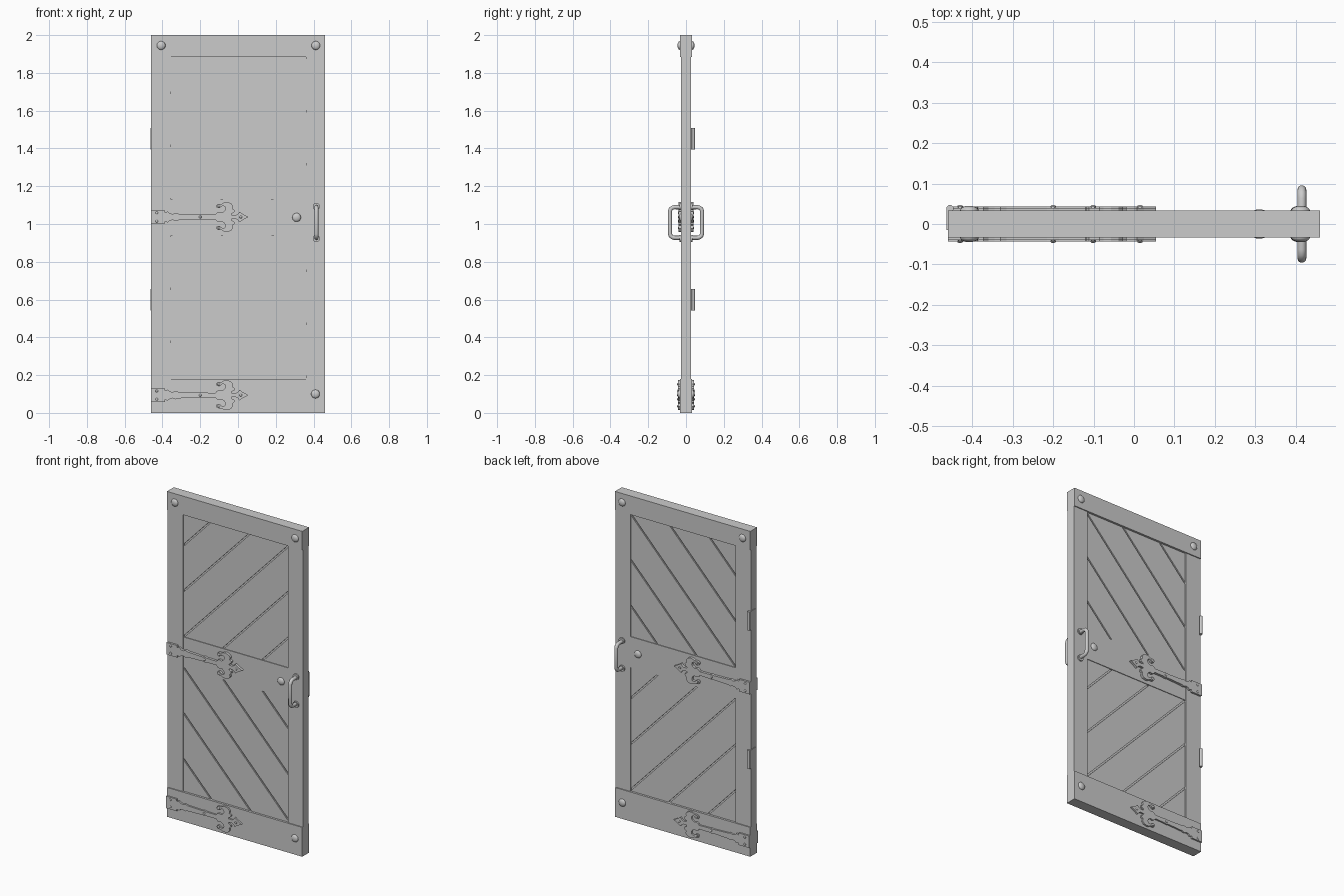
import bpy, bmesh
from mathutils import Vector, Matrix
from math import pi

if "Cube" in bpy.data.objects:
    bpy.data.objects.remove(bpy.data.objects["Cube"])


def finish(bm, name, smooth=False):
    bmesh.ops.recalc_face_normals(bm, faces=bm.faces)
    me = bpy.data.meshes.new(name)
    bm.to_mesh(me)
    bm.free()
    ob = bpy.data.objects.new(name, me)
    bpy.context.collection.objects.link(ob)
    if smooth:
        for p in me.polygons:
            p.use_smooth = True
    return ob


def box_bm(x0, x1, y0, y1, z0, z1):
    bm = bmesh.new()
    m = Matrix.Translation(((x0 + x1) / 2, (y0 + y1) / 2, (z0 + z1) / 2))
    bmesh.ops.create_cube(bm, size=1, matrix=m @ Matrix.Diagonal((x1 - x0, y1 - y0, z1 - z0, 1)))
    return bm


def box(name, *b):
    return finish(box_bm(*b), name)


def dome(name, x, y, z, r, h, seg=20):
    # flattened ball sunk half into the surface at y
    bm = bmesh.new()
    bmesh.ops.create_uvsphere(bm, u_segments=seg, v_segments=10, radius=1,
                              matrix=Matrix.Translation((x, y, z)) @ Matrix.Diagonal((r, h, r, 1)))
    return finish(bm, name, True)


def cylinder(name, centre, r, depth, rot=Matrix(), seg=20):
    bm = bmesh.new()
    bmesh.ops.create_cone(bm, cap_ends=True, segments=seg, radius1=r, radius2=r, depth=depth,
                          matrix=Matrix.Translation(centre) @ rot)
    return finish(bm, name)


# frame
X0, X1 = -0.355, 0.36
RAIL, STILE, MID, PLANK = 0.033, 0.027, 0.024, 0.02
box("top_rail", -0.46, 0.46, -RAIL, RAIL, 1.885, 2.0)
box("bottom_rail", -0.46, 0.46, -RAIL, RAIL, 0, 0.18)
box("hinge_stile", -0.46, X0, -STILE, STILE, 0.18, 1.885)
box("handle_stile", X1, 0.46, -STILE, STILE, 0.18, 1.885)
box("middle_rail", X0, X1, -MID, MID, 0.94, 1.13)
box("panel_core", X0, X1, -0.013, 0.013, 0.18, 1.885)

# diagonal planks, mirrored above and below the middle rail
SLOPE, STEP, GAP = 1.05, 0.268, 0.009
for label, z0, z1, zs, s in (("upper", 1.13, 1.885, 1.13, 1), ("lower", 0.18, 0.94, 0.94, -1)):
    normal = Vector((SLOPE, 0, -s))
    for k in range(-3, 3):
        bm = box_bm(X0, X1, -PLANK, PLANK, z0, z1)
        for i, sign in ((k, -1), (k + 1, 1)):
            if (k == -3 and sign == -1) or (k == 2 and sign == 1):
                continue
            co = Vector((X0 + STEP * i, 0, zs))
            co -= normal.normalized() * GAP / 2 * sign
            geom = bm.verts[:] + bm.edges[:] + bm.faces[:]
            cut = bmesh.ops.bisect_plane(bm, geom=geom, plane_co=co, plane_no=normal * sign,
                                         clear_outer=True)
            edges = [e for e in cut["geom_cut"] if isinstance(e, bmesh.types.BMEdge)]
            if edges:
                bmesh.ops.contextual_create(bm, geom=edges)
        if bm.faces:
            finish(bm, label + "_plank")
        else:
            bm.free()

# ornamental strap: upper half of the outline, mirrored below
HALF = [(-0.46, .037), (-.388, .037), (-.386, .024), (-.372, .029), (-.36, .019), (-.345, .016),
        (-.33, .022), (-.315, .017), (-.215, .013), (-.2, .016), (-.185, .013), (-.12, .012),
        (-.112, .022), (-.1, .027), (-.085, .023), (-.072, .032), (-.066, .044), (-.07, .056),
        (-.082, .06), (-.09, .053), (-.1, .046), (-.112, .049), (-.117, .058), (-.111, .067),
        (-.1, .07), (-.085, .07), (-.075, .077), (-.057, .079), (-.038, .073), (-.027, .06),
        (-.03, .045), (-.018, .036), (-.02, .025), (-.034, .018), (-.035, .011), (-.012, .01),
        (0, .017), (.008, .028), (.025, .016), (.055, 0)]
OUTLINE = HALF + [(x, -h) for x, h in reversed(HALF[:-1])]
BOLTS = [(-.43, .022), (-.43, -.022), (-.2, 0), (-.101, .058), (-.101, -.058), (.015, 0)]


def strap(z, inner, outer, side):
    bm = bmesh.new()
    face = bm.faces.new([bm.verts.new((x, side * inner, z + h)) for x, h in OUTLINE])
    ext = bmesh.ops.extrude_face_region(bm, geom=[face])
    verts = [v for v in ext["geom"] if isinstance(v, bmesh.types.BMVert)]
    bmesh.ops.translate(bm, verts=verts, vec=(0, side * (outer - inner), 0))
    if face.is_valid is False or not any(all(abs(v.co.y - side * inner) < 1e-6 for v in f.verts) for f in bm.faces):
        bm.faces.new([v for v in bm.verts if abs(v.co.y - side * inner) < 1e-6])
    finish(bm, "strap")
    for x, h in BOLTS:
        dome("strap_bolt", x, side * outer, z + h, 0.007, 0.004, 12)


ROUND_Y = Matrix.Rotation(pi / 2, 4, 'X')
for side in (-1, 1):
    strap(1.037, 0.022, 0.039, side)
    strap(0.094, 0.031, 0.043, side)

    # domed studs on the rails
    for x, z, y in ((-.407, 1.945, RAIL), (.412, 1.945, RAIL), (.41, .1, RAIL), (.31, 1.035, MID)):
        dome("stud", x, side * y, z, 0.023, 0.012)

    # pull handle: bent round bar with rosettes
    cu = bpy.data.curves.new("pull_handle", 'CURVE')
    cu.dimensions = '3D'
    cu.bevel_depth = 0.011
    cu.bevel_resolution = 4
    sp = cu.splines.new('POLY')
    half = [(.02, .081), (.062, .081), (.073, .078), (.081, .071), (.085, .06)]
    path = half + [(y, -h) for y, h in reversed(half)]
    sp.points.add(len(path) - 1)
    for p, (y, h) in zip(sp.points, path):
        p.co = (.415, side * y, 1.008 + h, 1)
    sp.use_smooth = True
    bpy.context.collection.objects.link(bpy.data.objects.new("pull_handle", cu))
    for h in (-.085, .085):
        cylinder("handle_rosette", (.415, side * .029, 1.008 + h), 0.019, 0.012, ROUND_Y)

# butt hinges on the back edge
for z in (1.452, 0.6):
    box("hinge_leaf", -0.464, -0.458, -0.015, 0.042, z - 0.057, z + 0.057)
    cylinder("hinge_barrel", (-0.455, 0.038, z), 0.009, 0.114)
    for h in (-0.03, 0, 0.03):
        cylinder("hinge_screw", (-0.457, 0.031, z + h), 0.004, 0.005, Matrix.Rotation(pi / 2, 4, 'Y'), 10)
